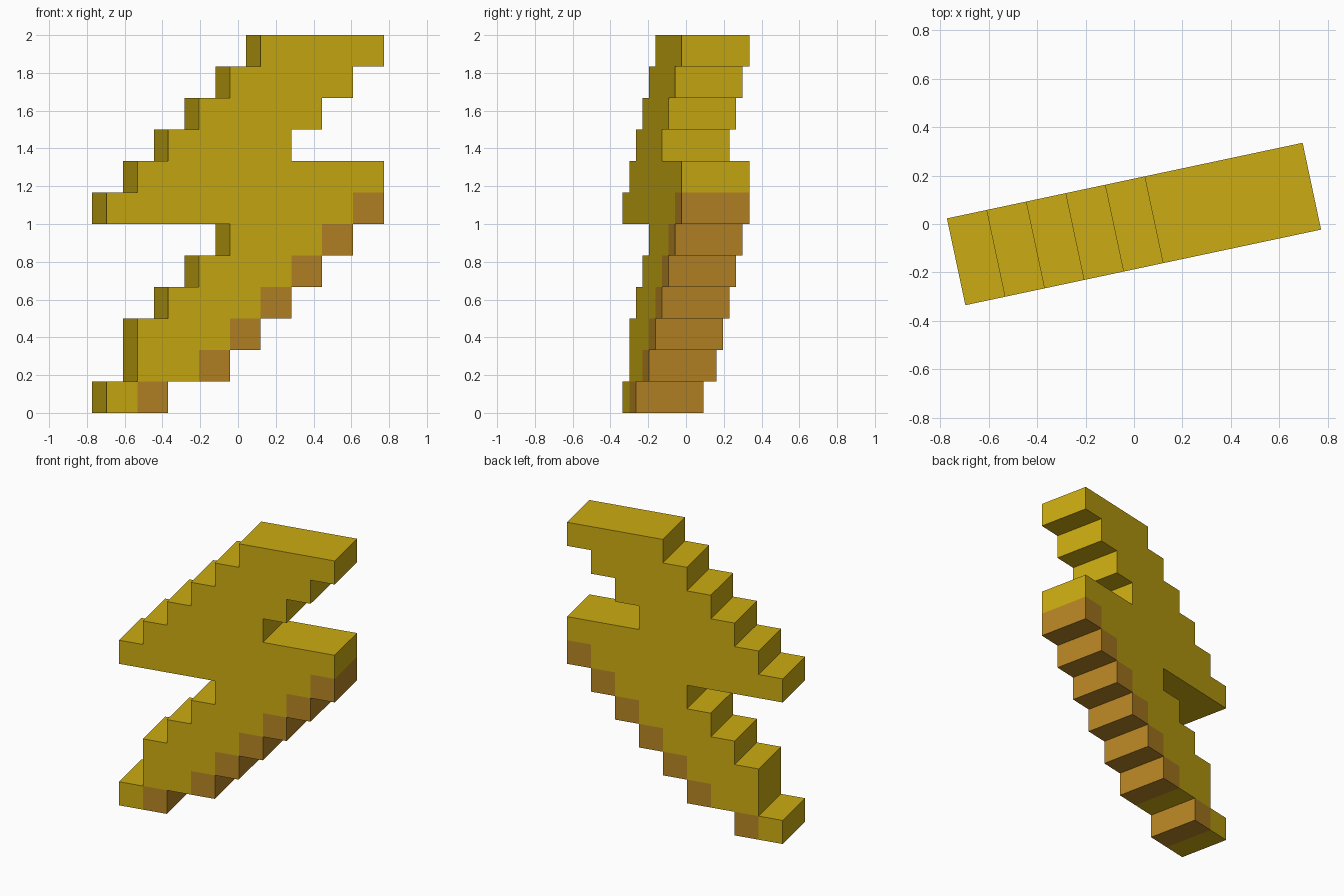
import bpy, bmesh, math
from mathutils import Vector, Matrix

cube = bpy.data.objects.get("Cube")
if cube:
    bpy.data.objects.remove(cube)


def make_material(name, color):
    mat = bpy.data.materials.new(name)
    mat.use_nodes = True
    mat.diffuse_color = color
    mat.node_tree.nodes["Principled BSDF"].inputs["Base Color"].default_value = color
    return mat


gold = make_material("gold yellow", (0.60, 0.41, 0.006, 1))
bronze = make_material("shaded bronze", (0.47, 0.235, 0.018, 1))

CELL = 1 / 6
DEPTH = 0.366
COLUMNS = 9
TILT = math.radians(12)

# Stepped rows from bottom to top: first column, end column
rows = [(0, 2), (1, 4), (1, 5), (2, 6), (3, 7), (4, 8),
        (0, 9), (1, 9), (2, 6), (3, 7), (4, 8), (5, 9)]
SHADED_ROWS = 7  # lower rows whose last block is bronze

# Front sheet of square blocks, welded together
bm = bmesh.new()
for row, (start, end) in enumerate(rows):
    for col in range(start, end):
        corners = [(col, row), (col + 1, row), (col + 1, row + 1), (col, row + 1)]
        bm.faces.new([bm.verts.new(((c - COLUMNS / 2) * CELL, -DEPTH / 2, r * CELL))
                      for c, r in corners])
bmesh.ops.remove_doubles(bm, verts=bm.verts, dist=0.001)

# Thickness of the bolt
result = bmesh.ops.extrude_face_region(bm, geom=bm.faces[:], use_keep_orig=True)
back = [v for v in result["geom"] if isinstance(v, bmesh.types.BMVert)]
bmesh.ops.translate(bm, verts=back, vec=(0, DEPTH, 0))
bmesh.ops.recalc_face_normals(bm, faces=bm.faces)

# Bronze on the last block of each lower row
for face in bm.faces:
    face.normal_update()
    inside = face.calc_center_median() - face.normal * CELL * 0.3
    col = math.floor(inside.x / CELL + COLUMNS / 2)
    row = math.floor(inside.z / CELL)
    face.material_index = int(row < SHADED_ROWS and col == rows[row][1] - 1)

# Merge flat neighbours of one colour
bmesh.ops.dissolve_limit(bm, angle_limit=0.01, verts=bm.verts[:], edges=bm.edges[:],
                         delimit={'MATERIAL'})
bmesh.ops.rotate(bm, verts=bm.verts, cent=Vector(), matrix=Matrix.Rotation(TILT, 3, 'Z'))

mesh = bpy.data.meshes.new("lightning_bolt")
bm.to_mesh(mesh)
bm.free()
mesh.materials.append(gold)
mesh.materials.append(bronze)
bolt = bpy.data.objects.new("lightning_bolt", mesh)
bpy.context.collection.objects.link(bolt)
